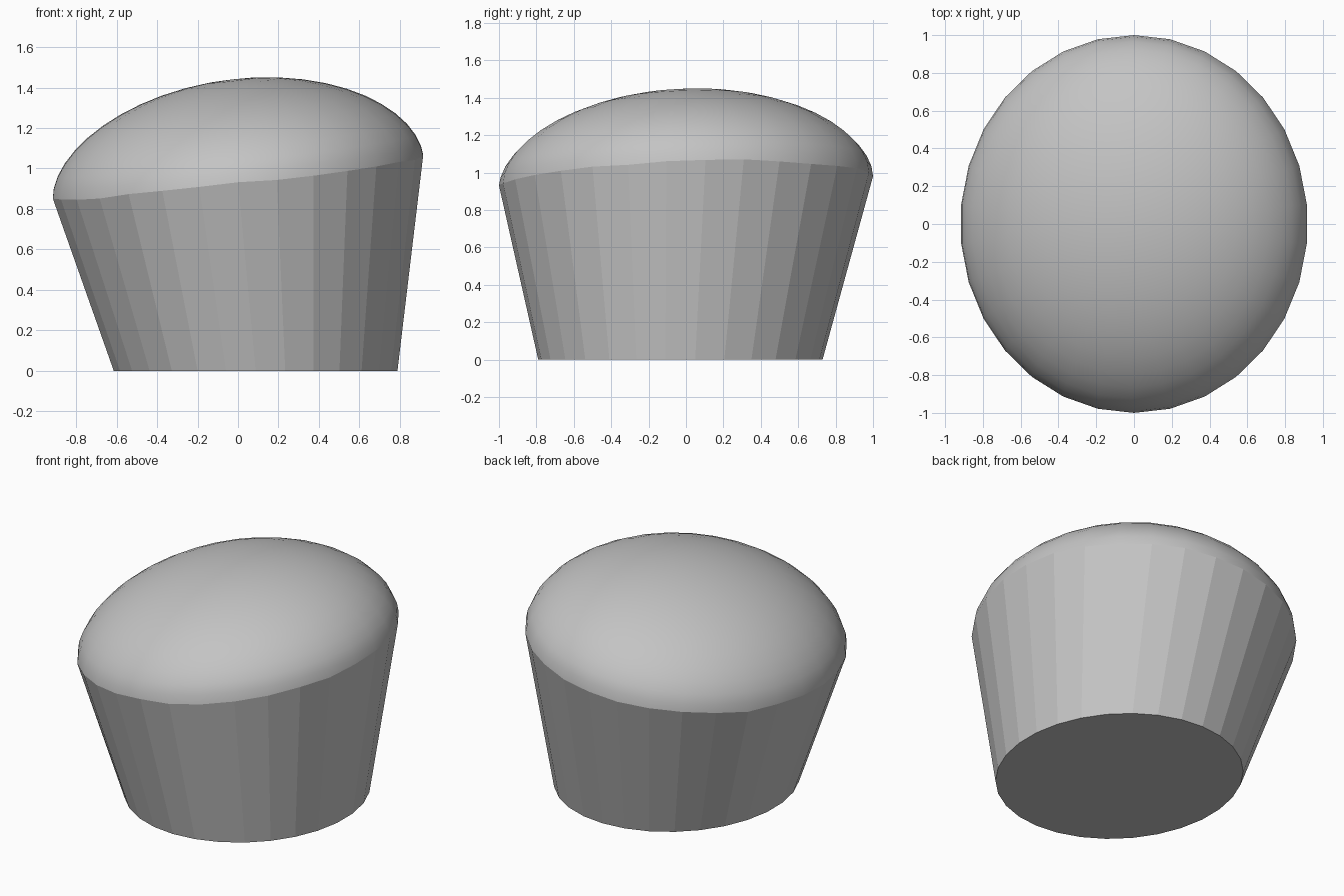
import bpy, bmesh, math, random

cube = bpy.data.objects.get("Cube")
if cube:
    bpy.data.objects.remove(cube)

SEGMENTS = 30
DOME_RINGS = 12
random.seed(4)
rim_jitter = [random.uniform(-0.008, 0.008) for _ in range(SEGMENTS)]

grey = bpy.data.materials.new("plain grey")
grey.use_nodes = True
colour = (0.55, 0.55, 0.55, 1)
grey.diffuse_color = colour
grey.node_tree.nodes["Principled BSDF"].inputs["Base Color"].default_value = colour


def ellipse(bm, place):
    """Ring of vertices starting at the back, placed by direction."""
    verts = []
    for i in range(SEGMENTS):
        a = 2 * math.pi * i / SEGMENTS
        verts.append(bm.verts.new(place(math.sin(a), math.cos(a), i)))
    return verts


def bridge(bm, low, high, smooth):
    for i in range(SEGMENTS):
        j = (i + 1) % SEGMENTS
        bm.faces.new((low[i], low[j], high[j], high[i])).smooth = smooth


def dome_point(x, y, height):
    # tilted rim plane, with the dome leaning slightly to one side
    return (x - 0.06 * height, y, 0.955 + 0.115 * x + 0.03 * y + height)


def rim_point(s, c, i):
    x, y, z = dome_point(0.92 * s, c, 0)
    return (x, y, z + rim_jitter[i])


bm = bmesh.new()

# Tapered cup with a flat base
base = ellipse(bm, lambda s, c, i: (0.087 + 0.705 * s, -0.03 + 0.76 * c, 0))
rim = ellipse(bm, rim_point)
bm.faces.new(base)
bridge(bm, base, rim, False)

# Smooth rounded top
previous = rim
for k in range(1, DOME_RINGS):
    t = 0.5 * math.pi * k / DOME_RINGS
    r, h = math.cos(t), 0.485 * math.sin(t) ** 1.12
    ring = ellipse(bm, lambda s, c, i: dome_point(0.92 * r * s, r * c, h))
    bridge(bm, previous, ring, True)
    previous = ring
peak = bm.verts.new(dome_point(0, 0, 0.485))
for i in range(SEGMENTS):
    bm.faces.new((previous[i], previous[(i + 1) % SEGMENTS], peak)).smooth = True

bmesh.ops.recalc_face_normals(bm, faces=bm.faces)

# Keep the rim crisp between cup and top
for i in range(SEGMENTS):
    bm.edges.get((rim[i], rim[(i + 1) % SEGMENTS])).smooth = False

mesh = bpy.data.meshes.new("muffin")
bm.to_mesh(mesh)
bm.free()
mesh.materials.append(grey)
muffin = bpy.data.objects.new("muffin", mesh)
bpy.context.collection.objects.link(muffin)
